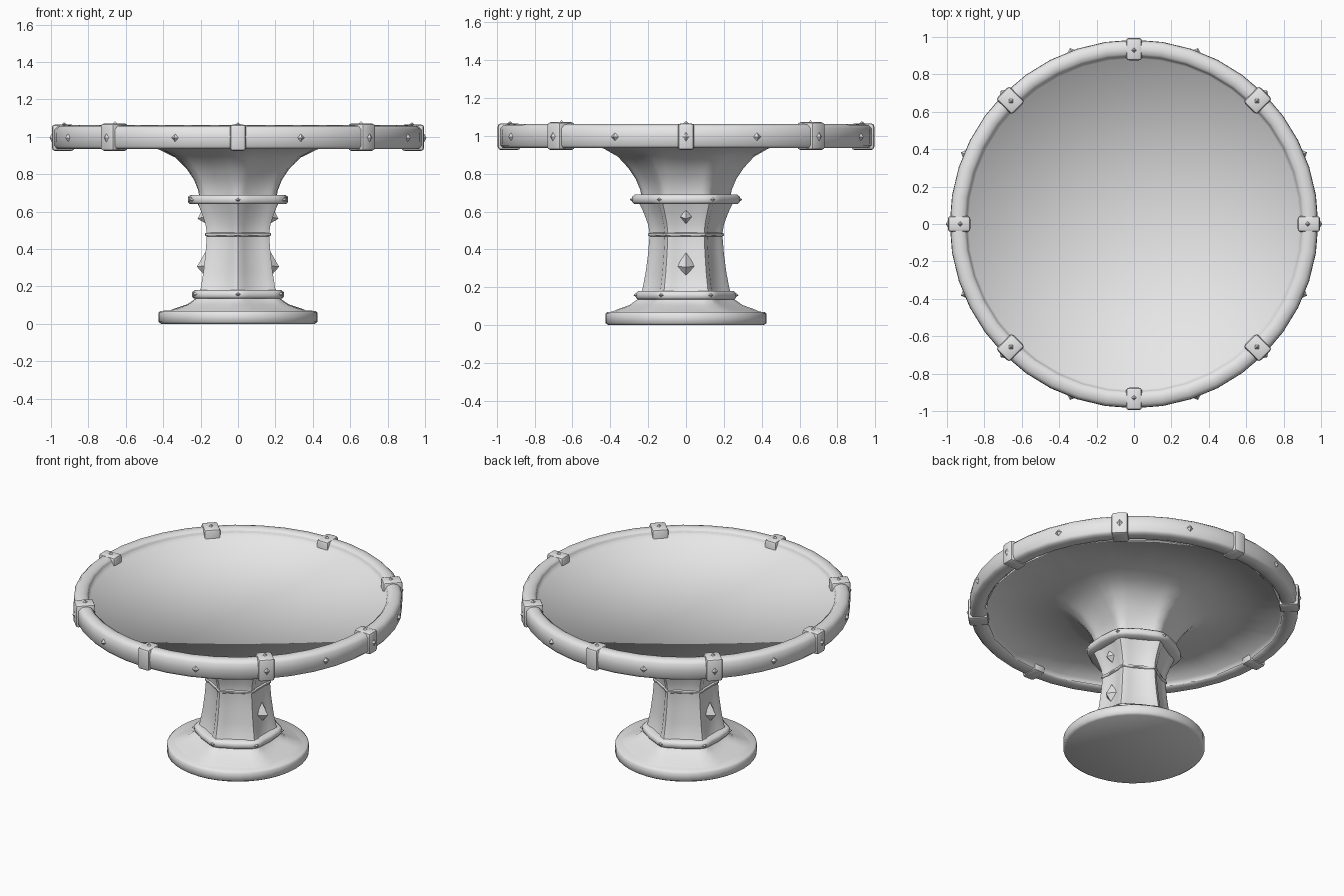
import bpy, bmesh, math
from math import sin, cos, radians, pi
from mathutils import Vector, Matrix

cube = bpy.data.objects.get("Cube")
if cube:
    bpy.data.objects.remove(cube, do_unlink=True)

stone = bpy.data.materials.new("grey_stone")
stone.use_nodes = True
stone.diffuse_color = (0.8, 0.8, 0.8, 1)
stone.node_tree.nodes["Principled BSDF"].inputs["Base Color"].default_value = (0.8, 0.8, 0.8, 1)


def finish(name, bm, smooth=None):
    mesh = bpy.data.meshes.new(name)
    bm.to_mesh(mesh)
    bm.free()
    mesh.materials.append(stone)
    ob = bpy.data.objects.new(name, mesh)
    bpy.context.collection.objects.link(ob)
    if smooth is not None:
        bpy.ops.object.select_all(action='DESELECT')
        ob.select_set(True)
        bpy.context.view_layer.objects.active = ob
        if smooth >= 180:
            bpy.ops.object.shade_smooth()
        else:
            bpy.ops.object.shade_smooth_by_angle(angle=radians(smooth))
    return ob


def lathe(name, profile, angles, closed=False, smooth=180, shape=None):
    """Turn (radius, z, hexagon amount) points round the z axis."""
    bm = bmesh.new()
    rings = []
    for r, z, *amount in profile:
        if r == 0:
            rings.append([bm.verts.new((0, 0, z))])
            continue
        ring = []
        for a in angles:
            k = r * (shape(a, amount[0]) if shape else 1)
            ring.append(bm.verts.new((k * cos(a), k * sin(a), z)))
        rings.append(ring)
    pairs = list(zip(rings, rings[1:]))
    if closed:
        pairs.append((rings[-1], rings[0]))
    n = len(angles)
    for low, high in pairs:
        for i in range(n):
            j = (i + 1) % n
            if len(low) == 1:
                bm.faces.new((low[0], high[j], high[i]))
            elif len(high) == 1:
                bm.faces.new((low[i], low[j], high[0]))
            else:
                bm.faces.new((low[i], low[j], high[j], high[i]))
    return finish(name, bm, smooth)


def hexagon(a, amount):
    """Hexagon with flats on +-x, corner pilasters and sunken panels."""
    off = (math.degrees(a) + 30) % 60 - 30
    k = cos(radians(30)) / cos(radians(off))
    if abs(off) < 18:
        k *= 0.965
    return 1 - amount + amount * k


def diamond(name, pos, normal, w, h, depth, up=(0, 0, 1)):
    """Four-sided pyramid stud standing on a surface."""
    n, u = Vector(normal).normalized(), Vector(up)
    s = u.cross(n).normalized()
    u = n.cross(s)
    p = Vector(pos)
    bm = bmesh.new()
    base = [bm.verts.new(p + v - n * 0.01) for v in (s * w, u * h, -s * w, -u * h)]
    tip = bm.verts.new(p + n * depth)
    for i in range(4):
        bm.faces.new((base[i], base[(i + 1) % 4], tip))
    bm.faces.new(base[::-1])
    return finish(name, bm)


def polar(deg, r, z=0):
    return Vector((r * cos(radians(deg)), r * sin(radians(deg)), z))


circle = [2 * pi * i / 40 for i in range(40)]
sector = [radians(60 * k + o) for k in range(6) for o in (-30, -21, -17, 0, 17, 21)]

# Round foot
lathe("foot", [(0, 0), (0.41, 0), (0.425, 0.01), (0.425, 0.06), (0.415, 0.07), (0.25, 0.072)], circle)

# Hexagonal stem, from the skirt up to the waist band
lathe("stem", [(0.41, 0.06, 0.3), (0.37, 0.08, 0.4), (0.30, 0.105, 0.6), (0.25, 0.14, 0.8),
               (0.23, 0.19, 1), (0.213, 0.28, 1), (0.20, 0.38, 1), (0.192, 0.48, 1),
               (0.20, 0.53, 1), (0.222, 0.59, 1), (0.25, 0.65, 0.9)],
      sector, shape=hexagon, smooth=50)

# Flared capital running into the underside of the dish
lathe("capital", [(0.235, 0.66, 0.8), (0.24, 0.71, 0.8), (0.265, 0.77, 0.7), (0.305, 0.83, 0.6),
                  (0.36, 0.89, 0.4), (0.435, 0.933, 0.15), (0.55, 0.955, 0),
                  (0.88, 0.965, 0), (0.89, 0.937, 0)], sector, shape=hexagon)

# Raised bands on the stem
for name, r, z0, z1, amount in (("lower_band", 0.265, 0.135, 0.18, 0.45),
                                ("middle_band", 0.20, 0.468, 0.488, 0.85),
                                ("upper_band", 0.285, 0.64, 0.69, 0.35)):
    c = (z1 - z0) * 0.25
    lathe(name, [(r * 0.75, z0, amount), (r * 0.96, z0, amount), (r, z0 + c, amount),
                 (r, z1 - c, amount), (r * 0.95, z1, amount), (r * 0.75, z1, amount)],
          sector, closed=True, smooth=50, shape=hexagon)

# Dish floor with its low wall
lathe("dish_floor", [(0.90, 1.05), (0.885, 1.015), (0, 1.015)], circle)

# Rounded rim
lathe("rim", [(0.90, 0.935), (0.97, 0.935), (0.983, 0.95), (0.985, 1.0), (0.983, 1.04),
              (0.965, 1.058), (0.935, 1.062), (0.91, 1.057), (0.895, 1.04), (0.89, 0.95)],
      circle, closed=True, smooth=60)

# Clamps over the rim, each with studs
for i in range(8):
    deg = 45 * i
    diagonal = i % 2 == 1
    width = 0.10 if diagonal else 0.085
    top = 1.072 if diagonal else 1.066
    r0, r1, z0 = 0.875, 0.995, 0.925
    bm = bmesh.new()
    bmesh.ops.create_cube(bm, size=1)
    bmesh.ops.scale(bm, vec=(r1 - r0, width, top - z0), verts=bm.verts)
    bmesh.ops.bevel(bm, geom=bm.edges[:], offset=0.016, segments=2, affect='EDGES', profile=0.5)
    bmesh.ops.translate(bm, vec=((r0 + r1) / 2, 0, (top + z0) / 2), verts=bm.verts)
    bmesh.ops.rotate(bm, matrix=Matrix.Rotation(radians(deg), 3, 'Z'), verts=bm.verts)
    finish(f"clamp_{i}", bm, 40)
    diamond(f"clamp_top_stud_{i}", polar(deg, 0.93, top), (0, 0, 1), 0.025, 0.025, 0.012, polar(deg, 1))
    if i not in (2, 6):
        diamond(f"clamp_side_stud_{i}", polar(deg, r1, 0.995), polar(deg, 1), 0.034, 0.042, 0.012)

# Studs between the clamps
for i, deg in enumerate((22.5, 70, 110, 157.5, 202.5, 250, 290, 337.5)):
    diamond(f"rim_stud_{i}", polar(deg, 0.983, 0.995), polar(deg, 1), 0.031, 0.031, 0.018)

# Small studs on the corners of the bands
for i in range(6):
    deg = 30 + 60 * i
    diamond(f"lower_band_stud_{i}", polar(deg, 0.262, 0.158), polar(deg, 1), 0.022, 0.02, 0.016)
    diamond(f"upper_band_stud_{i}", polar(deg, 0.282, 0.663), polar(deg, 1), 0.022, 0.02, 0.016)

# Large diamonds on the two side panels
for side, label in ((1, "left"), (-1, "right")):
    diamond(f"lower_diamond_{label}", (side * 0.178, 0, 0.31), (side, 0, -0.1), 0.05, 0.072, 0.042)
    diamond(f"upper_diamond_{label}", (side * 0.182, 0, 0.572), (side, 0, -0.3), 0.037, 0.048, 0.035)
